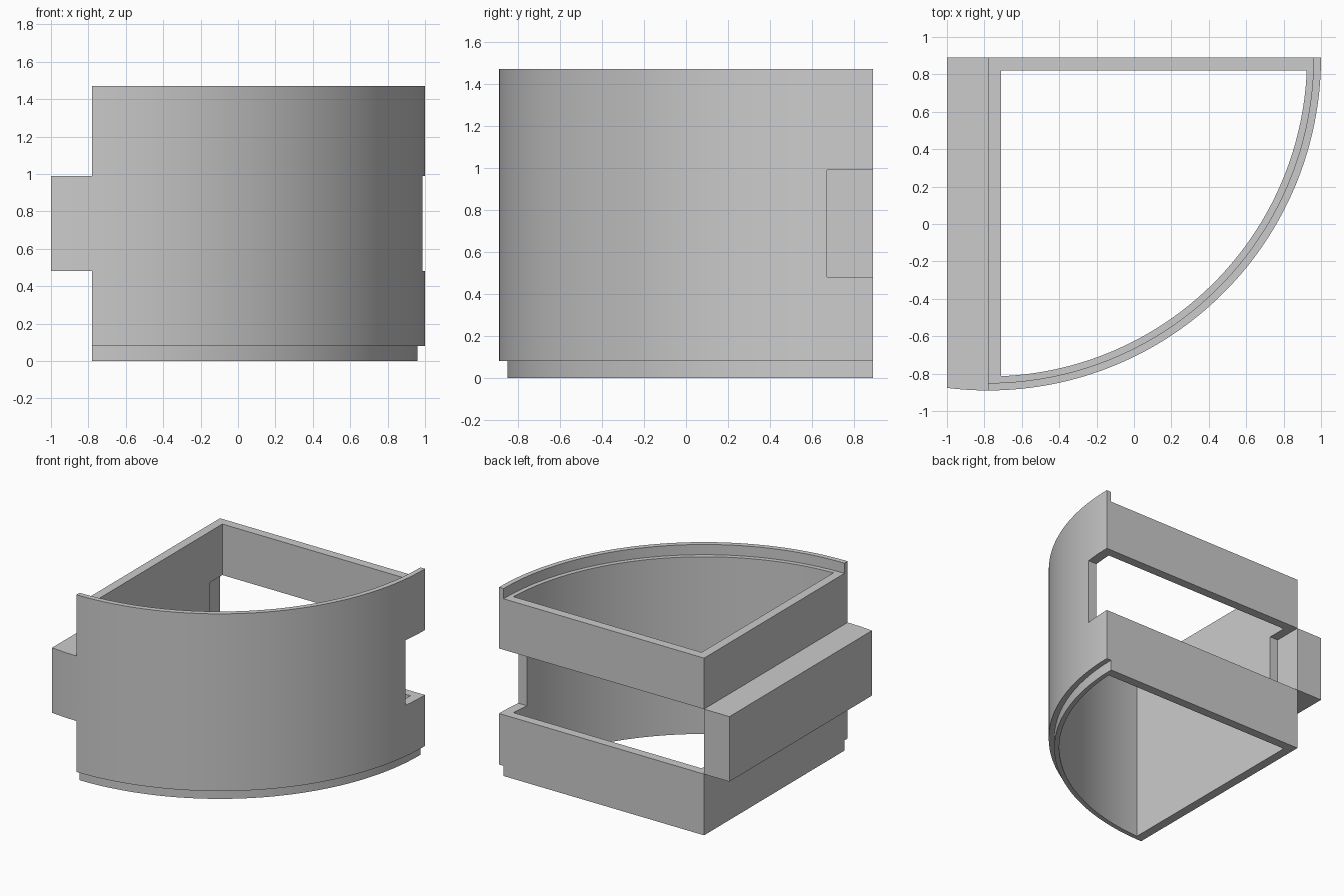
import bpy, bmesh
from math import sin, cos, asin, sqrt, radians, degrees

if "Cube" in bpy.data.objects:
    bpy.data.objects.remove(bpy.data.objects["Cube"])

CX, CY = -0.78, 0.89                  # corner of the quarter circle
R_OUT, R_STEP, R_IN = 1.78, 1.74, 1.705
WALL, TAB = 0.07, 0.22
Z_STEP, Z_LOW, Z_HIGH, Z_LEDGE, Z_TOP = 0.08, 0.48, 0.99, 1.39, 1.47


def arc(r, a0, a1, n=64):
    """Points on a circle about the corner, angles in degrees."""
    return [(CX + r * cos(radians(a0 + (a1 - a0) * i / n)),
             CY + r * sin(radians(a0 + (a1 - a0) * i / n))) for i in range(n + 1)]


def prism(name, plan, z0, z1):
    """Extrude a plan outline from z0 to z1."""
    bm = bmesh.new()
    face = bm.faces.new([bm.verts.new((x, y, z0)) for x, y in plan])
    ext = bmesh.ops.extrude_face_region(bm, geom=[face], use_keep_orig=True)
    tops = [v for v in ext["geom"] if isinstance(v, bmesh.types.BMVert)]
    bmesh.ops.translate(bm, verts=tops, vec=(0, 0, z1 - z0))
    bmesh.ops.recalc_face_normals(bm, faces=bm.faces[:])
    mesh = bpy.data.meshes.new(name)
    bm.to_mesh(mesh)
    bm.free()
    obj = bpy.data.objects.new(name, mesh)
    bpy.context.collection.objects.link(obj)
    return obj


def combine(target, other, operation):
    """Apply a boolean and discard the helper."""
    other.hide_render = True
    mod = target.modifiers.new(operation, 'BOOLEAN')
    mod.operation, mod.solver, mod.object = operation, 'EXACT', other
    bpy.context.view_layer.objects.active = target
    bpy.ops.object.modifier_apply(modifier=mod.name)
    bpy.data.objects.remove(other, do_unlink=True)


# Quarter-round body
body = prism("quarter_round_housing", [(CX, CY)] + arc(R_OUT, -90, 0), 0, Z_TOP)

# Stepped foot, and matching recess that leaves the raised curved lip
combine(body, prism("foot_cutter", arc(R_STEP, -96, 6, 68) + arc(2.0, 6, -96, 68),
                    -0.1, Z_STEP), 'DIFFERENCE')
combine(body, prism("recess_cutter", [(CX - 0.2, CY + 0.2)] + arc(R_STEP, -96, 6, 68),
                    Z_LEDGE, 1.6), 'DIFFERENCE')

# Open cavity
a = degrees(asin(WALL / R_IN))
combine(body, prism("cavity_cutter", [(CX + WALL, CY - WALL)] + arc(R_IN, -90 + a, -a),
                    -0.1, 1.7), 'DIFFERENCE')

# Side tab, its end continuing the curve, keyed into the left wall
end = [(CX - TAB * t, CY - sqrt(R_OUT ** 2 - (TAB * t) ** 2)) for t in (1, .75, .5, .25, 0)]
plan = [(CX - TAB, CY)] + end + [(CX + 0.035, -0.8), (CX + 0.035, 0.8), (CX, CY)]
combine(body, prism("side_tab", plan, Z_LOW, Z_HIGH), 'UNION')

# Slot across the back that receives a neighbouring tab
slot = [(CX, CY - TAB), (1.2, CY - TAB), (1.2, 1.1), (CX, 1.1)]
combine(body, prism("slot_cutter", slot, Z_LOW, Z_HIGH), 'DIFFERENCE')

# Smooth curve, crisp edges
bpy.ops.object.select_all(action='DESELECT')
body.select_set(True)
bpy.context.view_layer.objects.active = body
bpy.ops.object.shade_smooth_by_angle(angle=radians(30))
